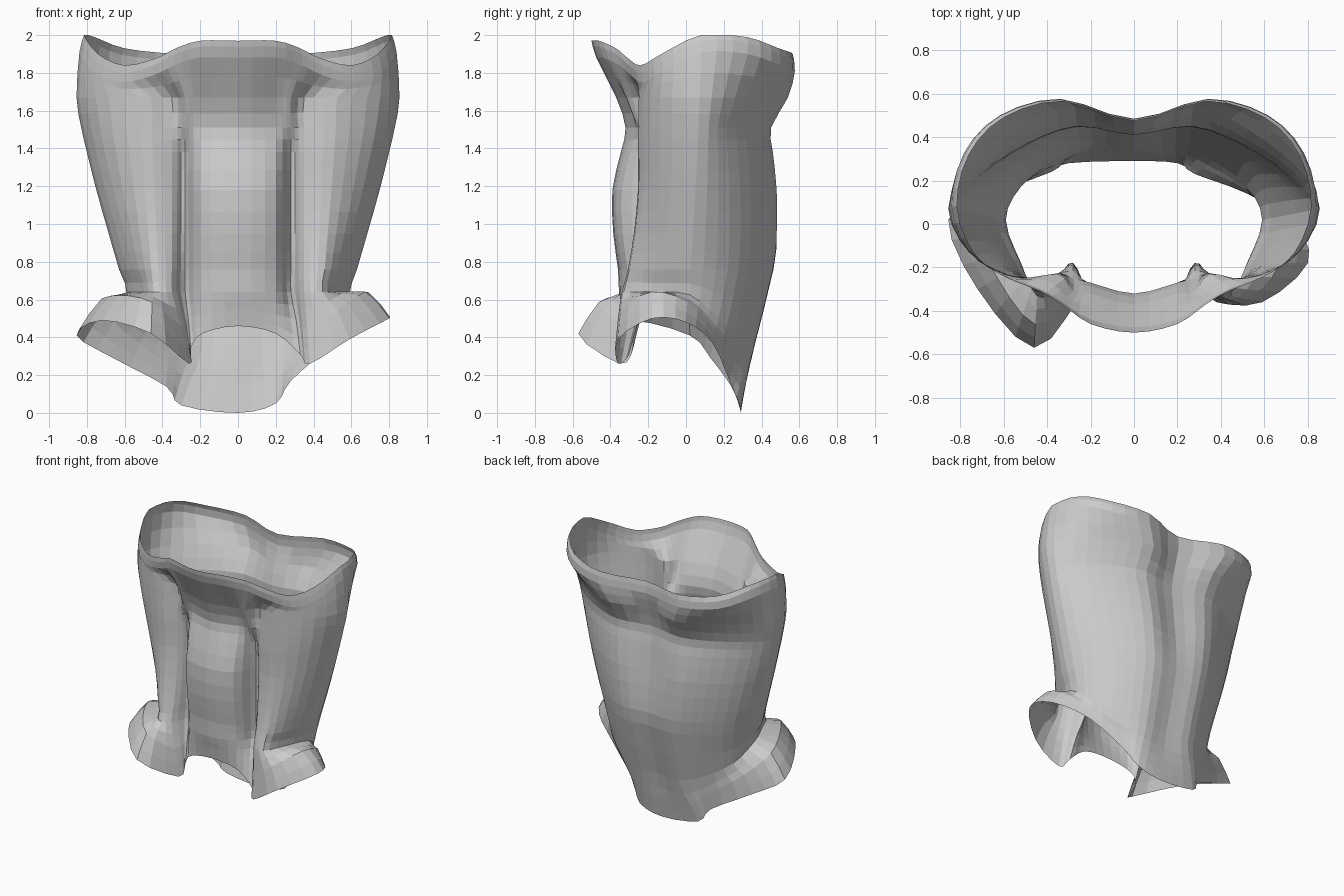
import bpy
import bmesh
from mathutils import Vector

default_cube = bpy.data.objects.get("Cube")
if default_cube:
    bpy.data.objects.remove(default_cube, do_unlink=True)


def make_material(name, colour):
    material = bpy.data.materials.new(name)
    material.use_nodes = True
    material.diffuse_color = colour
    material.node_tree.nodes["Principled BSDF"].inputs["Base Color"].default_value = colour
    return material


def spline_point(before, start, end, after, t):
    """Catmull-Rom interpolation between start and end."""
    tangent_in = (end - before) / 2
    tangent_out = (after - start) / 2
    a = 2 * (start - end) + tangent_in + tangent_out
    b = 3 * (end - start) - 2 * tangent_in - tangent_out
    return ((a * t + b) * t + tangent_in) * t + start


def refine(points, steps, closed):
    """Resample a run of control points along a smooth curve."""
    count = len(points)

    def pick(index):
        if closed:
            return points[index % count]
        return points[max(0, min(count - 1, index))]

    result = []
    for i in range(count if closed else count - 1):
        for step in range(steps):
            result.append(spline_point(pick(i - 1), pick(i), pick(i + 1),
                                       pick(i + 2), step / steps))
    if not closed:
        result.append(points[-1])
    return result


def half_section(z, panel, groove, lobe, width, back, spine):
    """Half of the waist outline, from front centre round to back centre."""
    outline = [
        (0, panel), (0.2, panel + 0.05),             # raised front panel
        (0.28, groove), (0.35, lobe + 0.02),         # deep pleat
        (0.27 + 0.3 * width, lobe),                  # front lobe
        (0.88 * width, 0.55 * lobe), (width, 0.2 * width - 0.1),  # side
        (0.88 * width, 0.48 * back), (0.61 * width, 0.81 * back),
        (0.32 * width, back), (0, spine),            # back lobe and spine
    ]
    return [Vector((x, y, z)) for x, y in outline]


def full_ring(left, right):
    """Join the left half to the mirrored right half into one closed ring."""
    mirrored = [Vector((-p.x, p.y, p.z)) for p in right[1:-1]]
    return left + mirrored[::-1]


def flare(crease, hem):
    """Ring between crease and hem, bulged upward where the cuff spreads."""
    ring = []
    for top, bottom in zip(crease, hem):
        point = top.lerp(bottom, 0.55)
        spread = (bottom - top).to_2d().length
        point.z += 0.28 * spread if top.y < 0.25 else 0
        ring.append(point)
    return ring


def vectors(*coordinates):
    return [Vector(c) for c in coordinates]


# Wavy top opening, with a lip that turns slightly inward
rim = vectors(
    (0, -.5, 1.97), (.2, -.46, 1.97), (.33, -.37, 1.93), (.43, -.31, 1.88),
    (.6, -.24, 1.84), (.74, -.13, 1.9), (.815, .08, 2), (.76, .32, 1.99),
    (.6, .49, 1.93), (.33, .565, 1.9), (0, .475, 1.88))
lip = [Vector((p.x * 1.03, p.y * (0.95 if p.y < 0 else 1.02), p.z - 0.09)) for p in rim]

# Body outlines: height, panel, groove, lobe, width, back, spine
body = [
    half_section(1.67, -.37, -.31, -.25, .855, .54, .45),
    half_section(1.51, -.32, -.25, -.25, .83, .45, .41),
    half_section(1.38, -.345, -.19, -.25, .8, .46, .42),
    half_section(1.18, -.39, -.18, -.25, .75, .48, .44),
    half_section(.95, -.385, -.18, -.27, .685, .48, .46),
    half_section(.76, -.36, -.18, -.3, .63, .46, .45),
]

# Crease where the cuffs begin, lower toward the back
crease = half_section(.64, -.355, -.19, -.33, .59, .36, .35)
for point in crease:
    point.z -= max(0, point.y) * 0.8

# Lower edge: front panel, flared cuffs and back tail
left_hem = vectors(
    (0, -.32, .46), (.2, -.3, .42), (.33, -.3, .31), (.38, -.36, .26),
    (.59, -.36, .39), (.8, -.18, .5), (.74, 0, .48), (.52, .14, .37),
    (.28, .23, .17), (.2, .28, .05), (0, .29, 0))
right_hem = vectors(
    (0, -.32, .46), (.19, -.3, .42), (.25, -.28, .34), (.26, -.35, .26),
    (.46, -.57, .42), (.72, -.3, .49), (.855, .02, .41), (.66, .13, .29),
    (.38, .24, .14), (.3, .28, .04), (0, .29, 0))

control_rings = [full_ring(half, half) for half in [rim, lip] + body + [crease]]
control_rings.append(full_ring(flare(crease, left_hem), flare(crease, right_hem)))
control_rings.append(full_ring(left_hem, right_hem))

# Smooth the columns first, then the rings
columns = [refine(list(column), 2, False) for column in zip(*control_rings)]
rings = [refine(list(ring), 3, True) for ring in zip(*columns)]

# Skin the rings into an open cloth tube
bm = bmesh.new()
grid = [[bm.verts.new((p.x, p.y, min(2, max(0, p.z)))) for p in ring] for ring in rings]
for upper, lower in zip(grid, grid[1:]):
    for i in range(len(upper)):
        j = (i + 1) % len(upper)
        bm.faces.new((upper[i], lower[i], lower[j], upper[j]))
mesh = bpy.data.meshes.new("cloth_bodice")
bm.to_mesh(mesh)
bm.free()
mesh.materials.append(make_material("pale grey cloth", (0.6, 0.6, 0.6, 1)))
bodice = bpy.data.objects.new("cloth_bodice", mesh)
bpy.context.scene.collection.objects.link(bodice)
